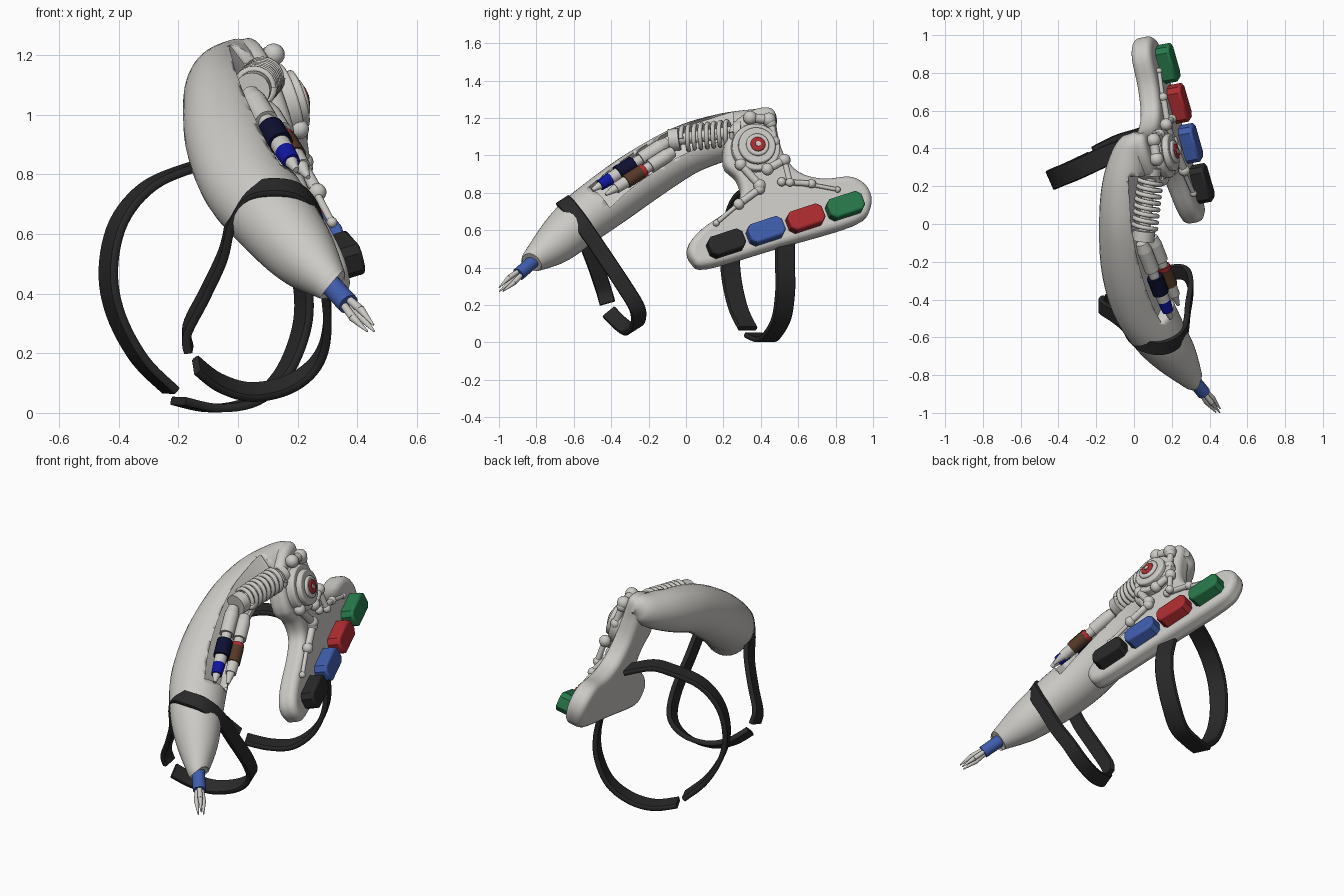
import bpy, bmesh, math
from mathutils import Vector

cube = bpy.data.objects.get("Cube")
if cube:
    bpy.data.objects.remove(cube)


def material(name, r, g, b):
    m = bpy.data.materials.new(name)
    m.use_nodes = True
    m.diffuse_color = (r, g, b, 1)
    m.node_tree.nodes["Principled BSDF"].inputs["Base Color"].default_value = (r, g, b, 1)
    return m


GREY = material("light grey", .60, .59, .56)
BLACK = material("strap black", .022, .022, .022)
BLUE = material("button blue", .05, .11, .42)
RED = material("button red", .42, .025, .03)
GREEN = material("button green", .02, .19, .07)
NAVY = material("navy", .004, .005, .03)
ROYAL = material("royal blue", .005, .008, .35)
BROWN = material("brown", .09, .04, .02)


def finish(name, bm, mat, angle=40):
    bmesh.ops.recalc_face_normals(bm, faces=bm.faces)
    me = bpy.data.meshes.new(name)
    bm.to_mesh(me)
    bm.free()
    ob = bpy.data.objects.new(name, me)
    bpy.context.collection.objects.link(ob)
    me.materials.append(mat)
    bpy.ops.object.select_all(action='DESELECT')
    ob.select_set(True)
    bpy.context.view_layer.objects.active = ob
    bpy.ops.object.shade_smooth_by_angle(angle=math.radians(angle))
    return ob


def spline(pts, n=6, closed=False):
    """Catmull-Rom interpolation of tuples of any length."""
    pts, out, k = [Vector(p) for p in pts], [], len(pts)
    get = lambda i: pts[i % k] if closed else pts[max(0, min(k - 1, i))]
    for i in range(k if closed else k - 1):
        a, b, c, d = (get(i + j) for j in (-1, 0, 1, 2))
        for s in range(n):
            t = s / n
            out.append(.5 * (2 * b + (c - a) * t + (2 * a - 5 * b + 4 * c - d) * t * t
                             + (3 * b - a - 3 * c + d) * t ** 3))
    return out if closed else out + [pts[-1]]


def sweep(name, centres, sections, mat, across):
    """Loft 2D sections along a path; across gives the sideways direction."""
    bm, rings = bmesh.new(), []
    for i, c in enumerate(centres):
        t = (centres[min(i + 1, len(centres) - 1)] - centres[max(i - 1, 0)]).normalized()
        u = across(t).normalized()
        v = u.cross(t)
        rings.append([bm.verts.new(c + u * p + v * q) for p, q in sections[i]])
    for r, s in zip(rings, rings[1:]):
        for j in range(len(r)):
            k = (j + 1) % len(r)
            bm.faces.new((r[j], r[k], s[k], s[j]))
    bm.faces.new(rings[0])
    bm.faces.new(rings[-1])
    return finish(name, bm, mat)


def rod(name, a, b, r1, r2=None, mat=GREY, sides=20):
    a, b = Vector(a), Vector(b)
    bm = bmesh.new()
    bmesh.ops.create_cone(bm, cap_ends=True, segments=sides, radius1=r1,
                          radius2=r1 if r2 is None else r2, depth=(b - a).length)
    bm.transform((b - a).to_track_quat('Z', 'Y').to_matrix().to_4x4())
    bmesh.ops.translate(bm, verts=bm.verts, vec=(a + b) / 2)
    return finish(name, bm, mat)


def ball(name, c, r):
    bm = bmesh.new()
    bmesh.ops.create_uvsphere(bm, u_segments=16, v_segments=10, radius=r)
    bmesh.ops.translate(bm, verts=bm.verts, vec=c)
    return finish(name, bm, GREY)


def bevel(ob, width, segments):
    m = ob.modifiers.new("round", 'BEVEL')
    m.width, m.segments, m.limit_method, m.angle_limit = width, segments, 'ANGLE', math.radians(50)


# Main body: curved tapered shell, stations of x, y, z, half width, half depth
UP = Vector((0, 0, 1))
side = lambda t: t.cross(UP)
stations = spline([(.315, -.825, .43, .055, .06), (.30, -.81, .445, .066, .07),
                   (.22, -.70, .53, .115, .115), (.13, -.58, .64, .145, .135),
                   (.04, -.42, .76, .16, .145), (-.02, -.22, .90, .155, .145),
                   (-.05, 0, 1.03, .135, .135), (-.05, .2, 1.10, .12, .125),
                   (-.02, .36, 1.15, .10, .10), (.01, .44, 1.19, .07, .07), (.02, .48, 1.2, .025, .03)])
ANG = [2 * math.pi * i / 32 for i in range(32)]
body = sweep("body_shell", [s.to_3d() if len(s) == 3 else Vector(s[:3]) for s in stations],
             [[(s[3] * math.cos(a), s[4] * math.sin(a)) for a in ANG] for s in stations], GREY, side)

# Channel cut along the upper left of the body
trough = [Vector(s[:3]) for s in stations if -.50 < s[1] < .30]
n2, p2 = Vector((.83, .56)), Vector((-.56, .83))
box = [n2 * d + p2 * w for d, w in ((.075, -.085), (.3, -.085), (.3, .085), (.075, .085))]
cutter = sweep("channel_cutter", trough, [box] * len(trough), GREY, side)
cutter.hide_render = True
cutter.hide_set(True)
cut = body.modifiers.new("channel", 'BOOLEAN')
cut.operation, cut.object, cut.solver = 'DIFFERENCE', cutter, 'EXACT'

# Tip: collar and three prongs
tip, aim = Vector((.305, -.815, .435)), Vector((.52, -.64, -.56)).normalized()
rod("tip_collar", tip, tip + aim * .125, .036, mat=BLUE)
s1 = aim.cross(UP).normalized()
s2 = s1.cross(aim)
for i in range(3):
    a = math.radians(90 + 120 * i)
    off = s1 * math.cos(a) + s2 * math.sin(a)
    p = [tip + aim * d + off * w for d, w in ((.12, .015), (.19, .022), (.275, .017))]
    rod(f"prong_{i}", p[0], p[1], .013, .014, sides=12)
    rod(f"prong_point_{i}", p[1], p[2], .014, .003, sides=12)

# Palm plate: tilted plane, given by side coordinates and an offset outwards
NORMAL = Vector((1, .188, .306)).normalized()
def on_plate(y, z, off=0):
    return Vector((.472 - .188 * y - .306 * z, y, z)) + NORMAL * off

outline = spline([(.40, 1.25), (.47, 1.23), (.485, 1.12), (.52, 1.0), (.60, .905), (.73, .87), (.88, .88),
                  (.97, .82), (.985, .72), (.90, .63), (.5, .51), (.12, .40), (.03, .43), (.01, .51),
                  (.08, .60), (.22, .70), (.29, .78), (.27, .87), (.20, .95), (.22, 1.12), (.30, 1.21)], 4, True)
bm = bmesh.new()
back, front = [[bm.verts.new(on_plate(p[0], p[1], o)) for p in outline] for o in (-.06, .05)]
bm.faces.new(back)
bm.faces.new(front)
for i in range(len(back)):
    j = (i + 1) % len(back)
    bm.faces.new((back[i], back[j], front[j], front[i]))
bevel(finish("palm_plate", bm, GREY), .035, 5)

# Four buttons in a row along the plate
along = (on_plate(.83, .705) - on_plate(.2, .5)).normalized()
upward = NORMAL.cross(along)
for i, (label, mat) in enumerate((("black", BLACK), ("blue", BLUE), ("red", RED), ("green", GREEN))):
    c = on_plate(.2 + .212 * i, .505 + .067 * i, .085)
    bm = bmesh.new()
    half = ((.1, .03), (.1, -.03), (.075, -.055), (-.075, -.055), (-.1, -.03), (-.1, .03), (-.075, .055), (.075, .055))
    lo, hi = [[bm.verts.new(c + along * p + upward * q + NORMAL * h) for p, q in half] for h in (-.05, .04)]
    bm.faces.new(lo)
    bm.faces.new(hi)
    for k in range(8):
        bm.faces.new((lo[k], lo[k - 1], hi[k - 1], hi[k]))
    bevel(finish(label + "_button", bm, mat), .012, 3)


# Straps: open bands with a flat section
def strap(name, pts, width_dir, width, thick=.028):
    path = spline(pts, 6)
    w, h = width / 2, thick / 2
    sec = [(-w, -h * .5), (-w * .9, -h), (w * .9, -h), (w, -h * .5), (w, h * .5), (w * .9, h), (-w * .9, h), (-w, h * .5)]
    wd = Vector(width_dir)
    sweep(name, path, [sec] * len(path), BLACK, lambda t: wd - t * wd.dot(t))


strap("front_strap", [(-.165, -.42, .21), (-.17, -.44, .28), (-.11, -.48, .40), (-.05, -.53, .53),
                      (-.02, -.58, .65), (.035, -.63, .735), (.13, -.655, .755), (.215, -.63, .73),
                      (.27, -.56, .64), (.285, -.45, .48), (.30, -.33, .30), (.27, -.26, .18), (.18, -.26, .10),
                      (.05, -.30, .07), (-.06, -.35, .10), (-.14, -.41, .16)], (0, .84, .54), .085)
strap("hand_strap_upper", [(.08, .46, .80), (-.05, .40, .84), (-.15, .36, .825), (-.30, .29, .76), (-.40, .25, .64),
                           (-.435, .235, .48), (-.41, .245, .33), (-.33, .28, .18), (-.225, .33, .075)],
      (-.4, .91, 0), .11)
strap("hand_strap_lower", [(-.2, .36, .04), (-.08, .42, .016), (.05, .46, .04), (.15, .51, .13), (.21, .53, .27),
                           (.22, .53, .40), (.19, .53, .54)], (-.4, .91, 0), .11)


# Pen cylinders in the channel, built from stepped sections
def pen(name, a, b, steps):
    a, b = Vector(a), Vector(b)
    for i, (t0, t1, r0, r1, mat) in enumerate(steps):
        rod(f"{name}_{i}", a.lerp(b, t0), a.lerp(b, t1), r0, r1, mat)


pen("upper_pen", (.04, -.10, 1.07), (.195, -.50, .815),
    [(0, .1, .03, .04, GREY), (.1, .36, .04, .04, GREY), (.36, .45, .028, .028, GREY), (.45, .66, .044, .044, NAVY),
     (.66, .76, .034, .034, GREY), (.76, .9, .034, .03, ROYAL), (.9, 1, .022, .01, GREY)])
pen("lower_pen", (.095, -.07, 1.02), (.235, -.43, .79),
    [(0, .1, .03, .038, GREY), (.1, .34, .038, .038, GREY), (.34, .42, .027, .027, GREY), (.42, .47, .036, .036, RED),
     (.47, .70, .038, .038, BROWN), (.70, .85, .032, .03, GREY), (.85, 1, .024, .008, GREY)])

# Coil spring around a core
start, end = Vector((.055, -.02, 1.09)), Vector((.085, .25, 1.125))
axis = (end - start).normalized()
e1 = axis.cross(UP).normalized()
e2 = e1.cross(axis)
curve = bpy.data.curves.new("coil_spring", 'CURVE')
curve.dimensions, curve.bevel_depth, curve.bevel_resolution = '3D', .0125, 2
turns, per = 8, 20
sp = curve.splines.new('POLY')
sp.points.add(turns * per)
for i, p in enumerate(sp.points):
    a = 2 * math.pi * i / per
    q = start.lerp(end, i / (turns * per)) + (e1 * math.cos(a) + e2 * math.sin(a)) * .062
    p.co = (*q, 1)
curve.materials.append(GREY)
bpy.context.collection.objects.link(bpy.data.objects.new("coil_spring", curve))
rod("spring_core", start - axis * .06, end + axis * .09, .032)
rod("spring_front_seat", start - axis * .07, start - axis * .015, .06)
rod("spring_rear_seat", end + axis * .01, end + axis * .05, .055)

# Hinge disc with stepped hub
for name, r, lo, hi, mat in (("hinge_disc", .13, .03, .095, GREY), ("hinge_ring", .10, .09, .125, GREY),
                             ("hinge_hub", .062, .12, .14, GREY), ("hinge_red_cap", .04, .135, .147, RED)):
    bevel(rod(name, on_plate(.36, 1.02, lo), on_plate(.36, 1.02, hi), r, mat=mat, sides=40), .008, 2)
rod("hinge_pin", on_plate(.36, 1.02, .14), on_plate(.36, 1.02, .152), .014)


# Linkage: ball joints, arms and pistons lying on the plate
def link(name, a, b, r, off=.075):
    p, q = on_plate(*a, off), on_plate(*b, off)
    rod(name, p, q, r)
    ball(name + "_joint_a", p, r * 1.5)
    ball(name + "_joint_b", q, r * 1.5)


link("upper_arm", (.33, 1.18), (.43, 1.17), .025)
link("rear_arm", (.44, 1.15), (.46, 1.05), .02)
link("lower_arm", (.42, .90), (.51, .95), .022, .09)
link("drop_arm", (.51, .95), (.54, .83), .016, .09)
link("front_arm", (.28, .93), (.38, .82), .022)
link("front_piston", (.38, .80), (.27, .72), .02, .07)
link("front_piston_rod", (.28, .73), (.15, .62), .012, .065)
link("rear_piston", (.50, .84), (.66, .83), .016, .065)
link("rear_piston_rod", (.64, .83), (.80, .80), .011, .06)
